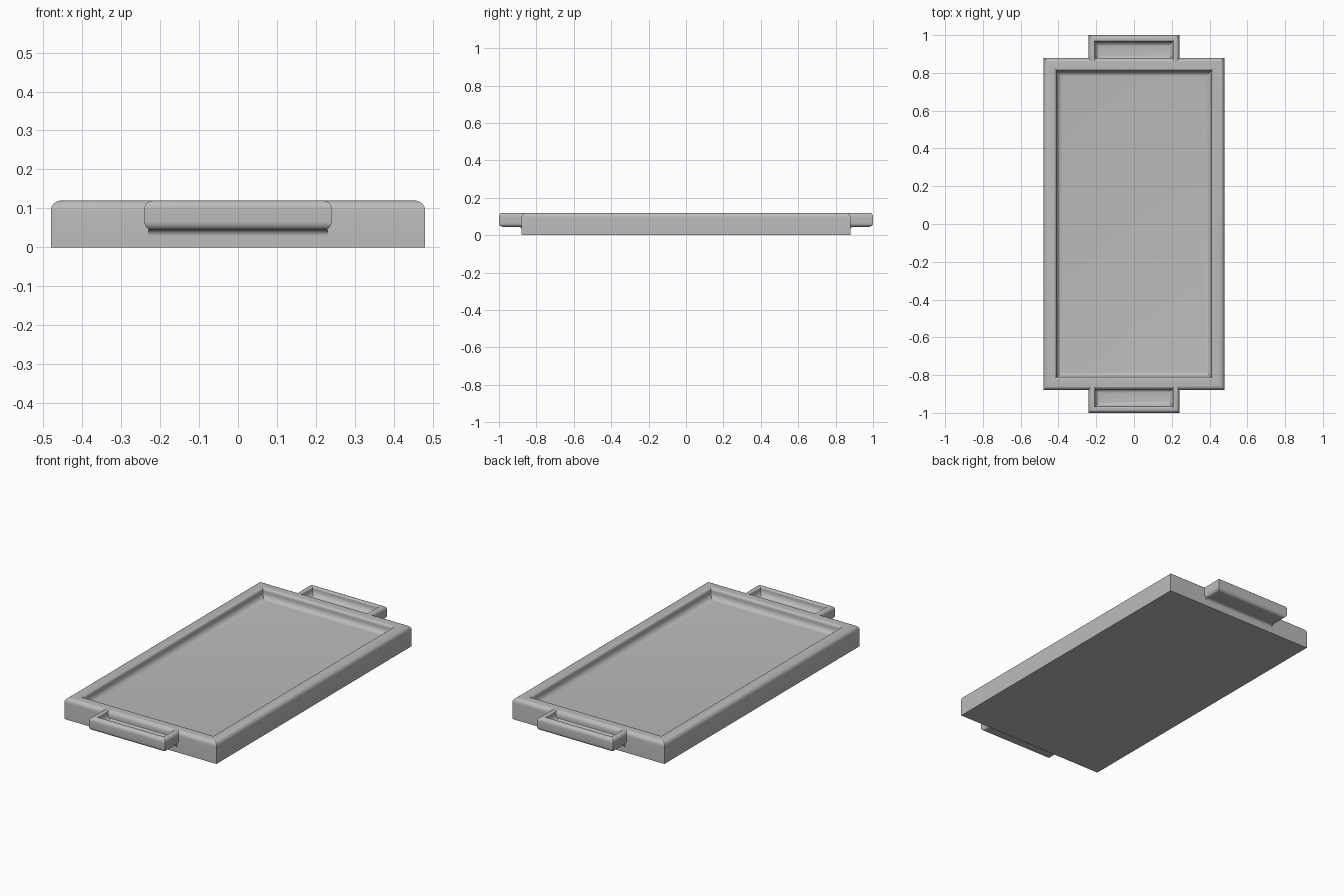
import bpy, bmesh
from math import sin, cos, pi, radians

cube = bpy.data.objects.get("Cube")
if cube:
    bpy.data.objects.remove(cube, do_unlink=True)

grey = bpy.data.materials.new("plain grey")
grey.use_nodes = True
colour = (0.5, 0.5, 0.5, 1)
grey.diffuse_color = colour
grey.node_tree.nodes["Principled BSDF"].inputs["Base Color"].default_value = colour

STEPS = 6


def arc(ci, cz, ri, rz, start, end):
    """Quarter-arc points as (inset, height)."""
    angles = [radians(start + (end - start) * k / STEPS) for k in range(STEPS + 1)]
    return [(ci + ri * cos(a), cz + rz * sin(a)) for a in angles]


def finish(name, bm, turn=0):
    bmesh.ops.recalc_face_normals(bm, faces=bm.faces)
    mesh = bpy.data.meshes.new(name)
    bm.to_mesh(mesh)
    bm.free()
    mesh.materials.append(grey)
    obj = bpy.data.objects.new(name, mesh)
    bpy.context.collection.objects.link(obj)
    obj.rotation_euler.z = turn
    bpy.ops.object.select_all(action='DESELECT')
    obj.select_set(True)
    bpy.context.view_layer.objects.active = obj
    bpy.ops.object.shade_smooth_by_angle(angle=radians(30))
    return obj


def mitred_pan(name, x, y0, y1, profile, turn=0):
    """Sweep an (inset, height) profile round a rectangle with mitred corners."""
    bm = bmesh.new()
    rings = []
    for i, z in profile:
        corners = [(-x + i, y0 + i), (x - i, y0 + i), (x - i, y1 - i), (-x + i, y1 - i)]
        rings.append([bm.verts.new((px, py, z)) for px, py in corners])
    for a, b in zip(rings, rings[1:]):
        for k in range(4):
            n = (k + 1) % 4
            bm.faces.new((a[k], a[n], b[n], b[k]))
    bm.faces.new(rings[0])
    bm.faces.new(rings[-1])
    return finish(name, bm, turn)


# Tray body: square base, rounded rim, coved well
TOP = 0.12
tray = [(0, 0)]
tray += arc(0.025, TOP - 0.025, 0.025, 0.025, 180, 90)
tray += arc(0.055, TOP - 0.015, 0.015, 0.015, 90, 0)
tray += arc(0.10, 0.095, 0.03, 0.03, 180, 270)
mitred_pan("tray_body", 0.48, -0.88, 0.88, tray)

# Handles: rounded shallow pans with a coved finger recess
grip = arc(0.02, 0.065, 0.02, 0.02, 270, 180)
grip += arc(0.02, TOP - 0.02, 0.02, 0.02, 180, 90)
grip += arc(0.025, TOP - 0.008, 0.008, 0.008, 90, 0)
grip += arc(0.063, 0.105, 0.03, 0.03, 180, 270)

for side, turn in (("back", 0), ("front", pi)):
    mitred_pan(side + "_handle", 0.24, 0.835, 1.0, grip, turn)

    # Concave fillet beneath the handle
    bm = bmesh.new()
    outline = [(0.87, 0.05), (0.87, 0.03)] + arc(0.895, 0.03, 0.015, 0.015, 180, 90) + [(0.895, 0.05)]
    ends = [[bm.verts.new((x, y, z)) for y, z in outline] for x in (-0.23, 0.23)]
    for k in range(len(outline)):
        n = (k + 1) % len(outline)
        bm.faces.new((ends[0][k], ends[0][n], ends[1][n], ends[1][k]))
    for end in ends:
        bm.faces.new(end)
    finish(side + "_handle_fillet", bm, turn)
